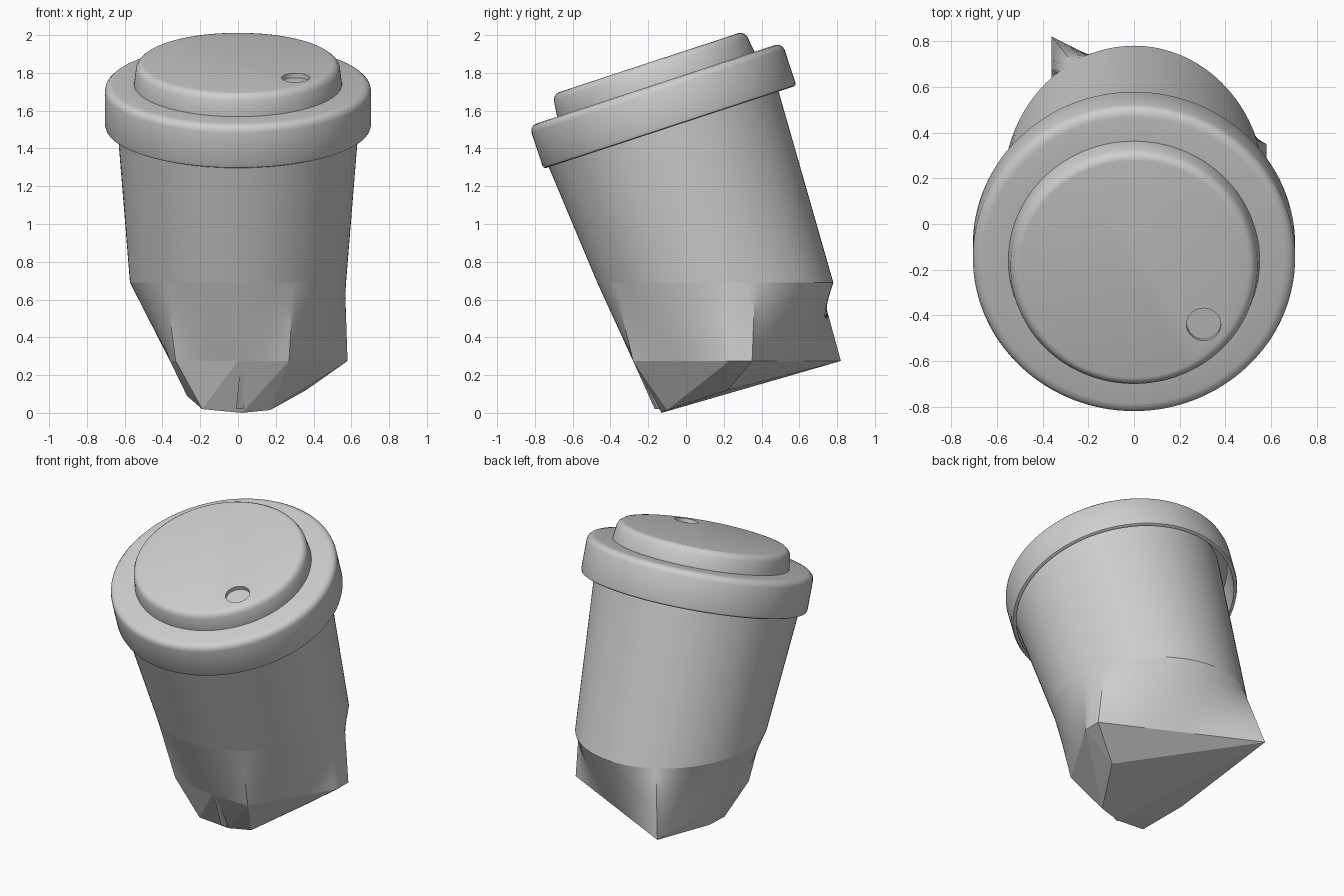
import bpy, bmesh
from math import pi, cos, sin, atan2, radians
from mathutils import Vector, Matrix

if "Cube" in bpy.data.objects:
    bpy.data.objects.remove(bpy.data.objects["Cube"])

SEG = 128
ANGLES = [2 * pi * i / SEG for i in range(SEG)]
# Lid frame: origin at the centre of the rim's upper face, leaning forward
LID = Matrix.Translation((0, -0.16, 1.74)) @ Matrix.Rotation(radians(18.2), 4, 'X')

grey = bpy.data.materials.new("plain grey")
grey.use_nodes = True
grey.diffuse_color = (0.62, 0.62, 0.62, 1)
grey.node_tree.nodes["Principled BSDF"].inputs["Base Color"].default_value = grey.diffuse_color


def finish(name, bm, smooth=None, matrix=None):
    bmesh.ops.recalc_face_normals(bm, faces=bm.faces)
    mesh = bpy.data.meshes.new(name)
    bm.to_mesh(mesh)
    bm.free()
    mesh.materials.append(grey)
    ob = bpy.data.objects.new(name, mesh)
    bpy.context.collection.objects.link(ob)
    if matrix:
        ob.matrix_world = matrix
    bpy.ops.object.select_all(action='DESELECT')
    ob.select_set(True)
    bpy.context.view_layer.objects.active = ob
    if smooth:
        bpy.ops.object.shade_smooth_by_angle(angle=radians(smooth))
    return ob


def loft(rings, cap_first=False, cap_last=False):
    bm = bmesh.new()
    loops = [[bm.verts.new(p) for p in ring] for ring in rings]
    for a, b in zip(loops, loops[1:]):
        for i in range(SEG):
            j = (i + 1) % SEG
            bm.faces.new((a[i], a[j], b[j], b[i]))
    if cap_first:
        bm.faces.new(loops[0])
    if cap_last:
        bm.faces.new(loops[-1])
    return bm


def ring(rx, ry, z, cy=0):
    return [Vector((rx * cos(a), cy + ry * sin(a), z)) for a in ANGLES]


def turned(profile):
    return loft([ring(r, r, z) for r, z in profile], True, True)


def hull(points):
    bm = bmesh.new()
    for p in points:
        bm.verts.new(p)
    bmesh.ops.convex_hull(bm, input=bm.verts)
    return bm


# Lid rim with rounded edges and a hollow underside
finish("lid_rim", turned([
    (0.50, 0), (0.66, 0), (0.685, -0.005), (0.70, -0.02), (0.705, -0.04),
    (0.705, -0.22), (0.70, -0.235), (0.69, -0.24), (0.68, -0.24), (0.675, -0.06)]),
    35, LID)

# Raised lid centre with a drinking hole
top = finish("lid_top", turned([
    (0.55, -0.02), (0.55, 0), (0.54, 0.085), (0.53, 0.105), (0.515, 0.117), (0.50, 0.12)]),
    35, LID)
bm = bmesh.new()
bmesh.ops.create_cone(bm, segments=48, radius1=0.075, radius2=0.075, depth=0.1, cap_ends=True,
                      matrix=Matrix.Translation((0.305, -0.255, 0.145)))
cutter = finish("hole_cutter", bm, None, LID)
cutter.hide_render = True
bpy.context.view_layer.objects.active = top
cut = top.modifiers.new("drinking_hole", 'BOOLEAN')
cut.operation, cut.solver, cut.object = 'DIFFERENCE', 'EXACT', cutter
bpy.ops.object.modifier_apply(modifier=cut.name)
bpy.data.objects.remove(cutter)

# Tapered cup body, from inside the lid down to a level lower edge
waist = ring(0.572, 0.625, 0.69, 0.155)
under_lid = [LID @ p for p in ring(0.65, 0.65, -0.08, -0.038)]
finish("cup_body", loft([under_lid, waist], True), 35)

# Crumpled section: round waist blended into an angular outline
Z = 0.275
outline = [Vector(p + (Z,)) for p in (
    (0.58, 0.23), (0.58, 0.35), (-0.36, 0.82), (-0.36, -0.05),
    (-0.33, -0.2), (0.0, -0.28), (0.27, -0.28))]
centre = Vector((0, 0.155, Z))


def on_outline(angle):
    d = Vector((cos(angle), sin(angle), 0))
    for a, b in zip(outline, outline[1:] + outline[:1]):
        e, w = b - a, a - centre
        den = d.x * e.y - d.y * e.x
        if abs(den) < 1e-9:
            continue
        t = (w.x * e.y - w.y * e.x) / den
        s = (w.x * d.y - w.y * d.x) / den
        if t > 0 and -1e-6 <= s <= 1 + 1e-6:
            return centre + d * t


lower = [on_outline(a + 1e-4) for a in ANGLES]
for corner in outline:
    a = atan2(corner.y - centre.y, corner.x - centre.x)
    lower[round(a / (2 * pi) * SEG) % SEG] = corner.copy()
steps = [[p.lerp(q, k / 8) for p, q in zip(waist, lower)] for k in range(9)]
finish("crumpled_section", loft(steps), 25)

# Faceted bottom, ending in the small slanted base
base = [(0.17, -0.1, 0.015), (0.36, 0.22, 0.12), (-0.05, 0.35, 0.17),
        (-0.27, 0.13, 0.09), (-0.19, -0.14, 0.02), (0.02, -0.13, 0.0)]
finish("faceted_bottom", hull(outline + [Vector(p) for p in base]))

# Narrow fold down the front of the bottom
finish("front_fold", hull([(0.015, -0.28, Z), (0.03, -0.275, Z), (0.02, -0.24, Z),
                           (-0.01, -0.165, 0.02), (0.03, -0.15, 0.02), (0.02, -0.1, 0.03)]))
